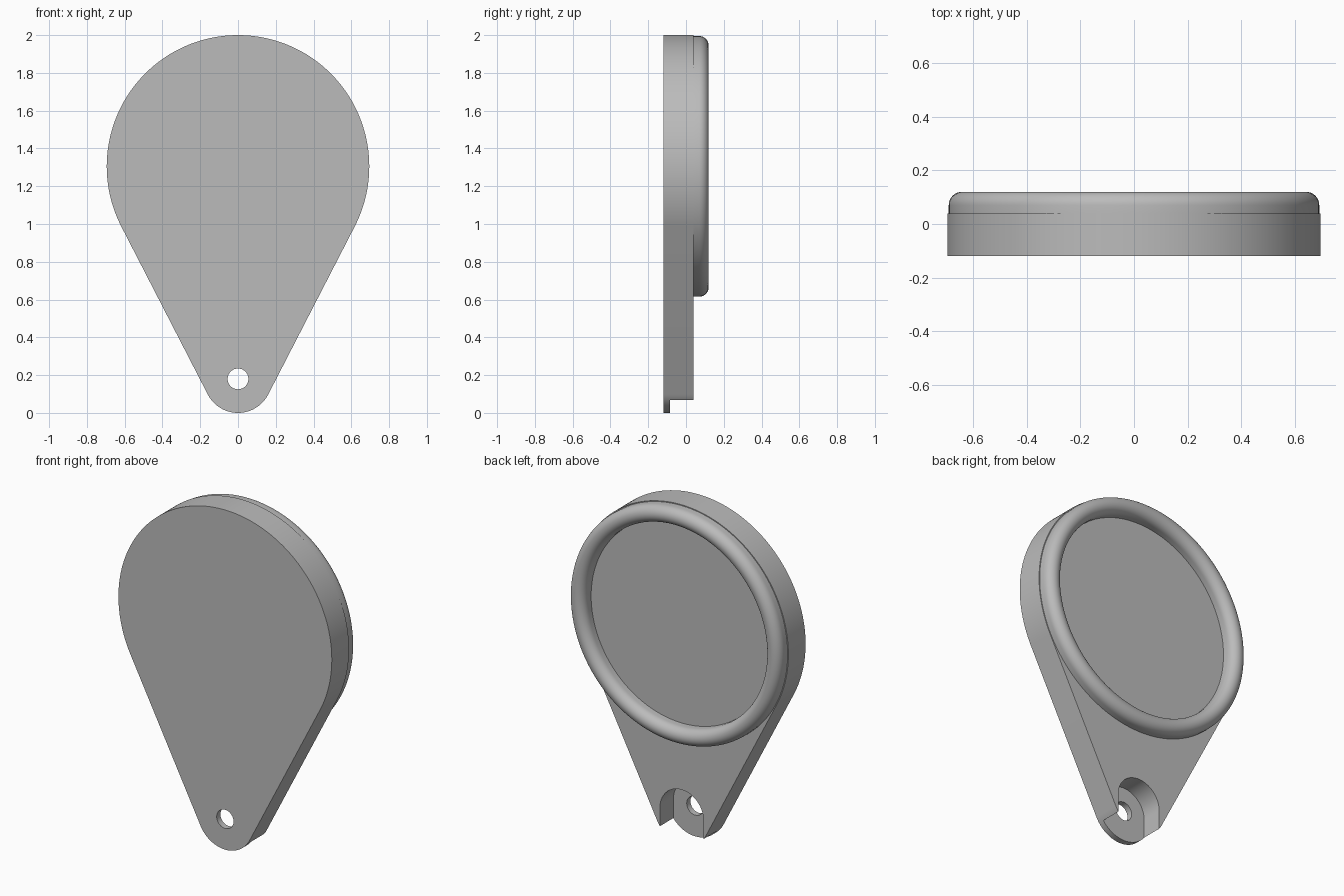
import bpy, bmesh, math
from mathutils import Matrix

if "Cube" in bpy.data.objects:
    bpy.data.objects.remove(bpy.data.objects["Cube"])

BIG_Z, BIG_R = 1.305, 0.695
EYE_Z, TIP_R, HOLE_R = 0.18, 0.18, 0.055
FRONT, POCKET, BACK, RIM = -0.12, -0.085, 0.04, 0.12

grey = bpy.data.materials.new("grey plastic")
grey.use_nodes = True
grey.diffuse_color = (0.5, 0.5, 0.5, 1)
grey.node_tree.nodes["Principled BSDF"].inputs["Base Color"].default_value = (0.5, 0.5, 0.5, 1)


def finish(name, bm):
    bmesh.ops.recalc_face_normals(bm, faces=bm.faces)
    mesh = bpy.data.meshes.new(name)
    bm.to_mesh(mesh)
    bm.free()
    mesh.materials.append(grey)
    obj = bpy.data.objects.new(name, mesh)
    bpy.context.collection.objects.link(obj)
    return obj


def smooth(obj):
    bpy.ops.object.select_all(action="DESELECT")
    obj.select_set(True)
    bpy.context.view_layer.objects.active = obj
    bpy.ops.object.shade_smooth_by_angle(angle=math.radians(30))


def arc(cz, r, start, end, n):
    angles = [start + (end - start) * i / n for i in range(n + 1)]
    return [(r * math.cos(a), cz + r * math.sin(a)) for a in angles]


def slab(name, outline, y0, y1):
    bm = bmesh.new()
    face = bm.faces.new([bm.verts.new((x, y0, z)) for x, z in outline])
    ext = bmesh.ops.extrude_face_region(bm, geom=[face])
    moved = [v for v in ext["geom"] if isinstance(v, bmesh.types.BMVert)]
    bmesh.ops.translate(bm, verts=moved, vec=(0, y1 - y0, 0))
    return finish(name, bm)


def cut(obj, cutter):
    cutter.hide_render = True
    mod = obj.modifiers.new("cut", "BOOLEAN")
    mod.operation = "DIFFERENCE"
    mod.solver = "EXACT"
    mod.object = cutter
    bpy.ops.object.select_all(action="DESELECT")
    bpy.context.view_layer.objects.active = obj
    obj.select_set(True)
    bpy.ops.object.modifier_apply(modifier=mod.name)
    bpy.data.objects.remove(cutter)


# Teardrop plate: two arcs joined by their common tangents
tangent = math.asin((BIG_R - TIP_R) / (BIG_Z - EYE_Z))
outline = arc(BIG_Z, BIG_R, -tangent, math.pi + tangent, 120)
outline += arc(EYE_Z, TIP_R, math.pi + tangent, 2 * math.pi - tangent, 40)
plate = slab("teardrop_plate", outline, FRONT, BACK)

# Arched pocket, open at the bottom, behind the hanging hole
arch = arc(EYE_Z, 0.142, 0, math.pi, 48) + [(-0.142, -0.1), (0.142, -0.1)]
cut(plate, slab("pocket_cutter", arch, POCKET, BACK + 0.1))
hole = arc(EYE_Z, HOLE_R, 0, 2 * math.pi, 48)[:-1]
cut(plate, slab("hole_cutter", hole, FRONT - 0.1, BACK + 0.1))
smooth(plate)

# Rounded rim on the back: a half-round profile turned about the disc axis
TUBE = 0.05
MID = 0.69 - TUBE
profile = [(MID + TUBE, BACK)]
profile += [(MID + x, y) for x, y in arc(RIM - TUBE, TUBE, 0, math.pi, 16)]
profile += [(MID - TUBE, BACK)]
bm = bmesh.new()
verts = [bm.verts.new((x, y, 0)) for x, y in profile]
edges = [bm.edges.new(pair) for pair in zip(verts, verts[1:] + verts[:1])]
bmesh.ops.spin(bm, geom=verts + edges, cent=(0, 0, 0), axis=(0, 1, 0),
               angle=2 * math.pi, steps=128)
bmesh.ops.remove_doubles(bm, verts=bm.verts, dist=0.0001)
bmesh.ops.transform(bm, matrix=Matrix.Translation((0, 0, BIG_Z)), verts=bm.verts)
smooth(finish("back_rim", bm))
